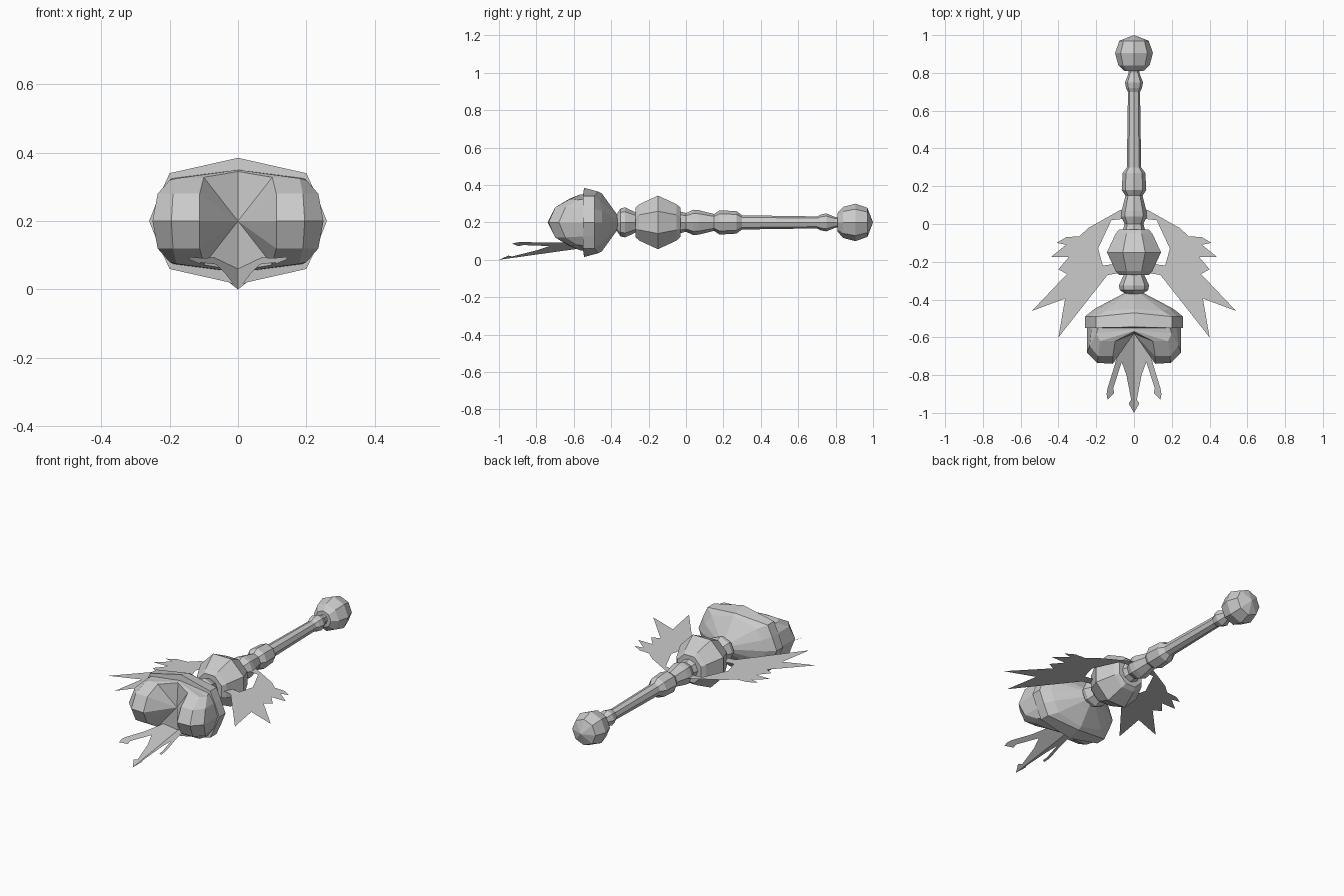
import bpy
import bmesh
from math import cos, sin, pi

AXIS_HEIGHT = 0.2

cube = bpy.data.objects.get("Cube")
if cube:
    bpy.data.objects.remove(cube, do_unlink=True)

# One plain grey for the whole sceptre
grey = bpy.data.materials.new("plain_grey")
grey.use_nodes = True
colour = (0.6, 0.6, 0.6, 1.0)
grey.diffuse_color = colour
grey.node_tree.nodes["Principled BSDF"].inputs["Base Color"].default_value = colour


def finish(name, bm):
    """Turn a bmesh into a flat shaded object."""
    mesh = bpy.data.meshes.new(name)
    bm.to_mesh(mesh)
    bm.free()
    mesh.materials.append(grey)
    obj = bpy.data.objects.new(name, mesh)
    bpy.context.collection.objects.link(obj)
    return obj


def loft(name, rings):
    """Skin a row of closed rings and cap both ends."""
    bm = bmesh.new()
    loops = [[bm.verts.new(p) for p in ring] for ring in rings]
    count = len(loops[0])
    for a, b in zip(loops, loops[1:]):
        for i in range(count):
            j = (i + 1) % count
            bm.faces.new((a[i], a[j], b[j], b[i]))
    bm.faces.new(loops[0])
    bm.faces.new(loops[-1])
    bmesh.ops.remove_doubles(bm, verts=bm.verts[:], dist=0.0005)
    bmesh.ops.recalc_face_normals(bm, faces=bm.faces[:])
    return finish(name, bm)


def turned(name, profile, sides=8, phase=0.0):
    """Lathe (y, radius) pairs around the long axis."""
    angles = [2 * pi * (i + phase) / sides for i in range(sides)]
    return loft(name, [[(r * sin(a), y, AXIS_HEIGHT + r * cos(a)) for a in angles]
                       for y, r in profile])


def quarter_ring(points):
    """Mirror a quarter ring (x, y, height) running from top to side."""
    right = points + [(x, y, -h) for x, y, h in reversed(points[:-1])]
    left = [(-x, y, h) for x, y, h in reversed(right[1:-1])]
    return [(x, y, AXIS_HEIGHT + h) for x, y, h in right + left]


def mirrored_sheet(name, outline, height):
    """Thin flat sheet on the left side, mirrored to the right."""
    bm = bmesh.new()
    face = bm.faces.new([bm.verts.new((x, y, height(x, y))) for x, y in outline])
    face.normal_update()
    if face.normal.z < 0:
        face.normal_flip()
    bmesh.ops.triangulate(bm, faces=bm.faces[:])
    obj = finish(name, bm)
    obj.modifiers.new("mirror", 'MIRROR').use_axis = (True, False, False)
    return obj


# Handle with collars, and its end knob
turned("handle", [
    (-0.04, 0.06), (0, 0.05), (0.04, 0.068), (0.07, 0.065), (0.15, 0.045),
    (0.18, 0.065), (0.27, 0.06), (0.3, 0.038), (0.7, 0.032), (0.72, 0.042),
    (0.75, 0.048), (0.8, 0.028), (0.83, 0.028)])
turned("end_knob", [(0.81, 0.05), (0.84, 0.083), (0.905, 0.1), (0.97, 0.078), (1, 0)])

# Large faceted ball and the small neck bead
turned("centre_ball", [(-0.27, 0.085), (-0.25, 0.105), (-0.15, 0.155),
                       (-0.05, 0.105), (-0.03, 0.085)], phase=0.5)
turned("neck_bead", [(-0.38, 0.03), (-0.35, 0.075), (-0.325, 0.08), (-0.26, 0.05)])

# Heart head: cleft, two lobes, raised band, then taper to the neck
heart = [
    [(0, -0.58, 0)] * 4,
    [(0, -0.57, 0.145), (0.1, -0.62, 0.128), (0.112, -0.7, 0.08), (0.112, -0.74, 0)],
    [(0, -0.565, 0.15), (0.18, -0.62, 0.125), (0.19, -0.7, 0.08), (0.195, -0.735, 0)],
    [(0, -0.56, 0.15), (0.2, -0.58, 0.12), (0.235, -0.645, 0.08), (0.25, -0.68, 0)],
    [(0, -0.55, 0.15), (0.19, -0.55, 0.125), (0.225, -0.55, 0.075), (0.25, -0.55, 0)],
    [(0, -0.545, 0.185), (0.2, -0.55, 0.14), (0.23, -0.55, 0.075), (0.26, -0.55, 0)],
    [(0, -0.47, 0.165), (0.2, -0.49, 0.14), (0.23, -0.49, 0.075), (0.26, -0.49, 0)],
    [(0, -0.45, 0.155), (0.15, -0.46, 0.115), (0.19, -0.45, 0.06), (0.21, -0.45, 0)],
    [(0, -0.36, 0.03), (0.02, -0.36, 0.025), (0.03, -0.36, 0.015), (0.04, -0.36, 0)],
]
loft("heart_head", [quarter_ring(points) for points in heart])

# Jagged flat wings
mirrored_sheet("wings", [
    (0.03, 0.09), (0.08, 0.07), (0.24, -0.02), (0.29, -0.065), (0.36, -0.07),
    (0.41, -0.1), (0.36, -0.11), (0.44, -0.175), (0.345, -0.175), (0.4, -0.24),
    (0.355, -0.265), (0.54, -0.46), (0.365, -0.395), (0.4, -0.6), (0.14, -0.27),
    (0.08, -0.26), (0.09, -0.21), (0.165, -0.22), (0.19, -0.13), (0.12, 0.02),
    (0.03, 0.03)], lambda x, y: AXIS_HEIGHT)

# Three folded prongs under the heart
mirrored_sheet("prongs", [
    (0, -0.56), (0.07, -0.6), (0.1, -0.74), (0.14, -0.87), (0.145, -0.9),
    (0.14, -0.93), (0.105, -0.895), (0.11, -0.87), (0.065, -0.73), (0.04, -0.8),
    (0.015, -0.93), (0.028, -0.95), (0, -1)],
    lambda x, y: 0.14 * (y + 1) + 0.55 * x)
